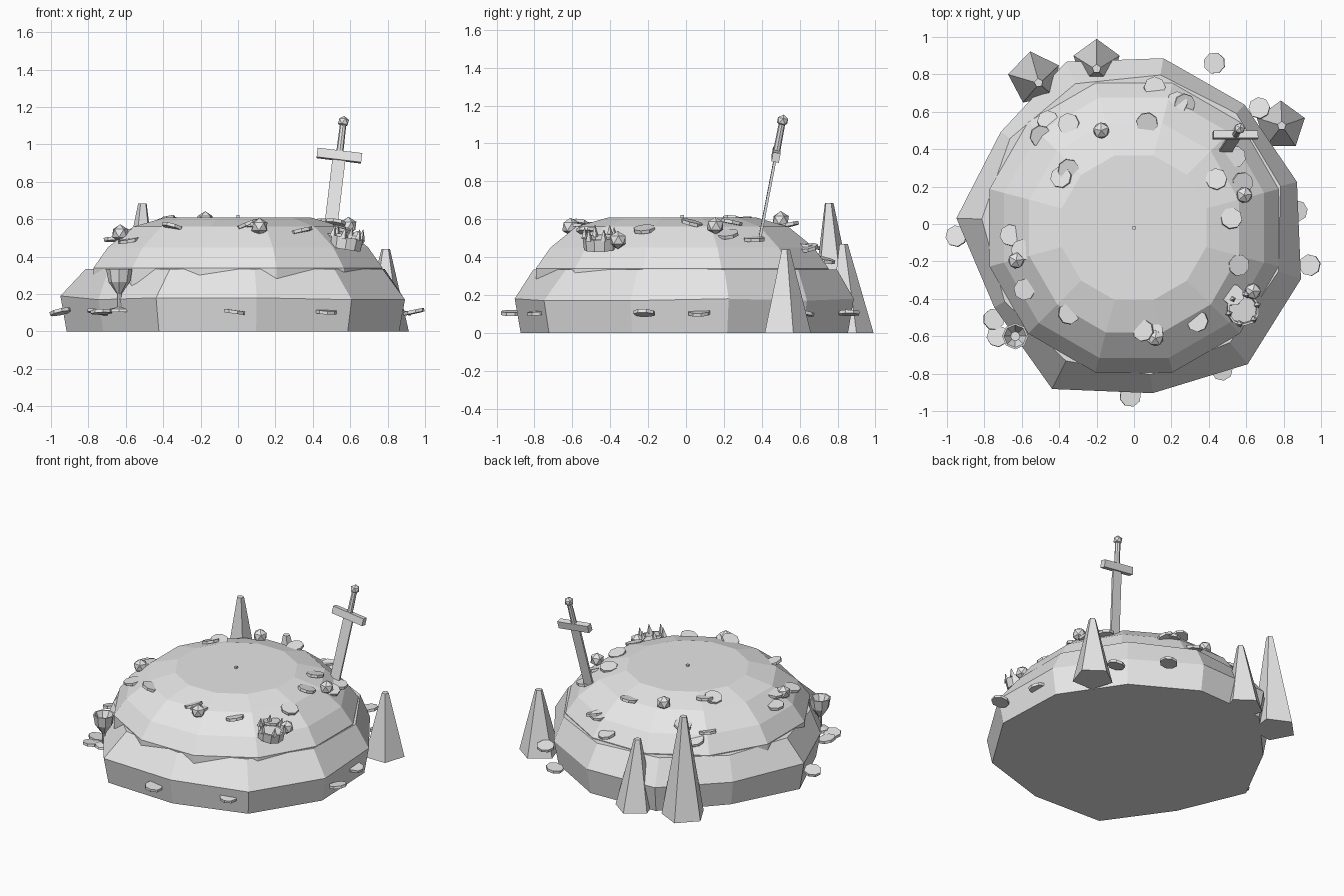
import bpy, bmesh, math, random
from mathutils import Vector, Matrix, Euler

random.seed(4)
if "Cube" in bpy.data.objects:
    bpy.data.objects.remove(bpy.data.objects["Cube"], do_unlink=True)

stone = bpy.data.materials.new("pale_grey")
stone.use_nodes = True
GREY = (0.8, 0.8, 0.8, 1)
stone.diffuse_color = GREY
stone.node_tree.nodes["Principled BSDF"].inputs["Base Color"].default_value = GREY


def finish(name, bm, loc=(0, 0, 0), rot=(0, 0, 0)):
    bmesh.ops.recalc_face_normals(bm, faces=bm.faces)
    mesh = bpy.data.meshes.new(name)
    bm.to_mesh(mesh)
    bm.free()
    mesh.materials.append(stone)
    ob = bpy.data.objects.new(name, mesh)
    ob.location, ob.rotation_euler = loc, rot
    bpy.context.collection.objects.link(ob)
    return ob


def loft(bm, rings):
    """Skin a stack of equal-count rings and cap both ends."""
    rows = [[bm.verts.new(p) for p in ring] for ring in rings]
    n = len(rows[0])
    for a, b in zip(rows, rows[1:]):
        for i in range(n):
            j = (i + 1) % n
            bm.faces.new((a[i], a[j], b[j], b[i]))
    bm.faces.new(rows[0][::-1])
    bm.faces.new(rows[-1])


def ring(r, z, sides, phase=0, cx=0, cy=0):
    return [(cx + r * math.cos(phase + math.tau * i / sides),
             cy + r * math.sin(phase + math.tau * i / sides), z) for i in range(sides)]


def lathe(name, profile, sides, loc=(0, 0, 0), rot=(0, 0, 0), phase=0):
    bm = bmesh.new()
    loft(bm, [ring(r, z, sides, phase) for r, z in profile])
    return finish(name, bm, loc, rot)


def box(bm, size, centre):
    bmesh.ops.create_cube(bm, size=1, matrix=Matrix.Translation(centre) @ Matrix.Diagonal((*size, 1)))


# Irregular rocky skirt with eleven corners
corner_r = [.9, .87, .9, .94, .866, .95, .87, .985, .91, .965, .94]
rim_z = [.18, .17, .18, .18, .17, .19, .17, .18, .18, .17, .17]
start, step = math.radians(14.5), math.tau / 11


def skirt_ring(radii, heights):
    return [(r * math.cos(start + i * step), r * math.sin(start + i * step), z)
            for i, (r, z) in enumerate(zip(radii, heights))]


bm = bmesh.new()
inner = [.81 + .1 * (r - .91) for r in corner_r]
loft(bm, [skirt_ring([r * .965 for r in corner_r], [0] * 11),
          skirt_ring(corner_r, rim_z),
          skirt_ring(inner, [.335] * 11)])
finish("rocky_skirt", bm)

# Twelve-sided mound with a flat top and a tiny nub
CY = -.02
DOME = [(.8, .05), (.8, .34), (.72, .45), (.58, .56), (.4, .61)]
lathe("mound", DOME, 12, (0, CY, 0), phase=math.radians(15))
lathe("top_nub", [(.012, .6), (.012, .622)], 4, (0, CY, 0), phase=math.pi / 4)


def surface_z(x, y):
    r = math.hypot(x, y - CY) * 1.02
    for (r0, z0), (r1, z1) in zip(DOME[1:], DOME[2:]):
        if r >= r1:
            return z0 + (z1 - z0) * min(1, (r0 - r) / (r0 - r1))
    return DOME[-1][1]


# Five-sided rock spikes
for x, y, r, h, lx, ly in [(-.53, .78, .145, .685, .02, -.025),
                           (-.2, .86, .13, .47, 0, -.03),
                           (.785, .525, .135, .44, .005, 0)]:
    turn = math.radians(100 if x < -.4 else 90)
    bm = bmesh.new()
    loft(bm, [ring(r, 0, 5, turn), ring(.024, h, 5, turn, lx, ly)])
    finish("rock_spike", bm, (x, y, 0))

# Sword stuck in the mound
bm = bmesh.new()
box(bm, (.07, .014, .52), (0, 0, -.26))
box(bm, (.24, .04, .05), (0, 0, 0))
loft(bm, [ring(.019, .02, 8), ring(.017, .17, 8)])
bmesh.ops.create_icosphere(bm, subdivisions=1, radius=.032, matrix=Matrix.Translation((0, 0, .185)))
finish("sword", bm, (.542, .475, .94), (-.19, .12, 0))

# Goblet at the foot of the mound
lathe("goblet", [(.06, .105), (.055, .12), (.012, .13), (.012, .2), (.058, .265),
                 (.07, .335), (.06, .335), (.025, .265)], 8, (-.635, -.6, 0))

# Crown: band with a ring of points
bm = bmesh.new()
loft(bm, [ring(.085, -.035, 10), ring(.09, .03, 10), ring(.078, .03, 10), ring(.075, .005, 10)])
for x, y, z in ring(.08, .022, 6):
    loft(bm, [ring(.02, z, 4, 0, x, y), ring(.002, z + .06, 4, 0, x, y)])
finish("crown", bm, (.58, -.455, .475), (.08, .15, .3))

# Cut gems
for x, y, z in [(.115, -.61, .56), (.59, .155, .565), (-.175, .5, .595),
                (-.63, -.195, .525), (.635, -.36, .49)]:
    bm = bmesh.new()
    bmesh.ops.create_icosphere(bm, subdivisions=1, radius=.048)
    finish("gem", bm, (x, y, z), (0, 0, random.random()))


# Scattered coins
def coin(x, y, z, tilt):
    rot = (random.uniform(-tilt, tilt), random.uniform(-tilt, tilt), random.random())
    lathe("coin", [(.058, -.009), (.058, .009)], 8, (x, y, z), rot)


for x, y in [(.11, .73), (.07, .54), (-.35, .535), (-.46, .55), (-.5, .47), (.23, .65),
             (.27, .64), (.54, .36), (.44, .24), (.58, .22), (.52, .03), (.56, -.22),
             (.53, -.38), (.34, -.52), (.05, -.57), (.1, -.58), (-.35, -.48),
             (-.585, -.35), (-.6, -.14), (-.66, -.06), (-.39, .25), (-.35, .29)]:
    coin(x, y, surface_z(x, y) + .008, .3)
for x, y in [(.43, .86), (.67, .62), (.87, .07), (.94, -.22), (.47, -.78),
             (-.02, -.92), (-.73, -.6), (-.75, -.51), (-.95, -.065)]:
    coin(x, y, .105, .2)
